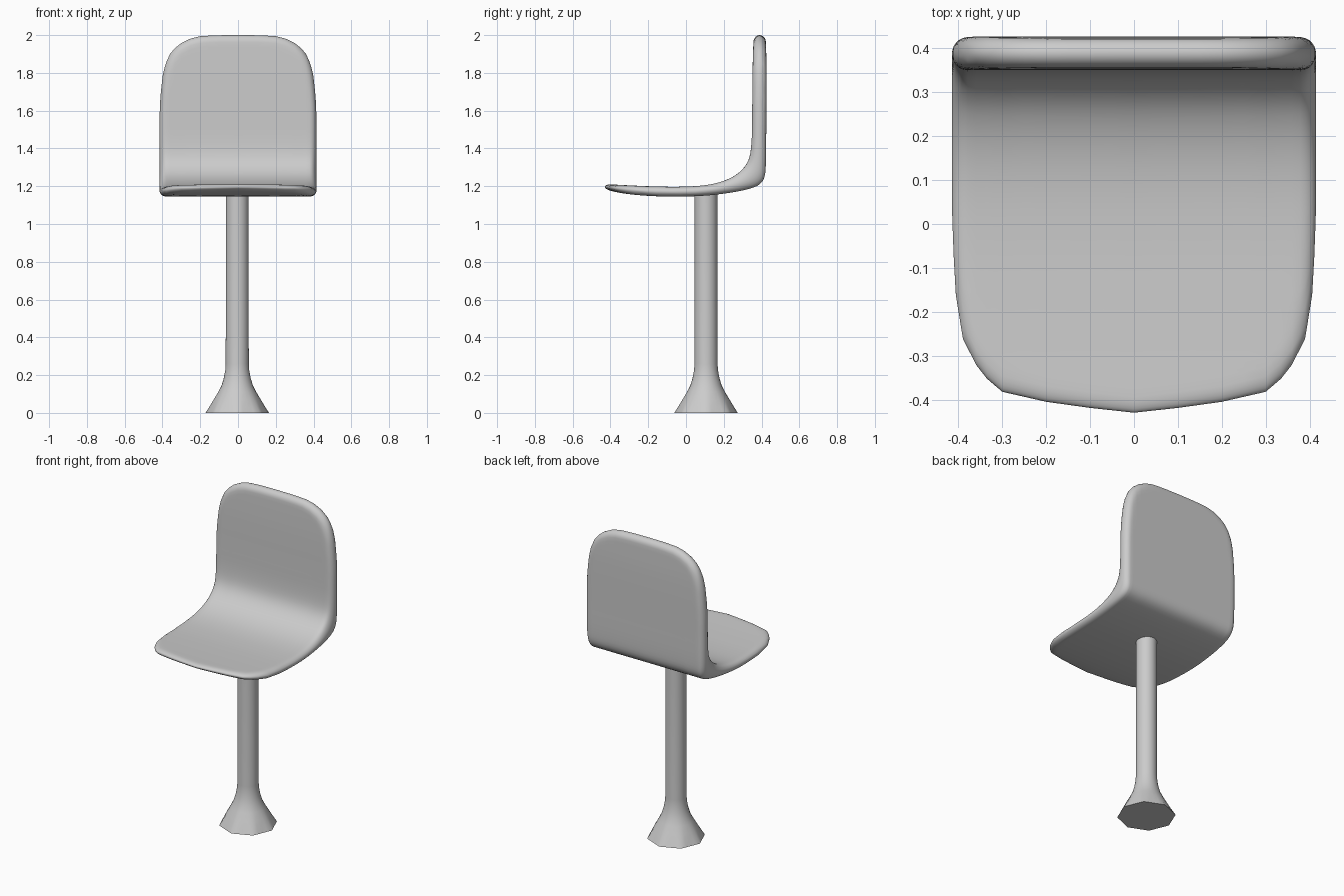
import bpy, bmesh, math
from mathutils import Vector
from mathutils.geometry import intersect_point_line

if "Cube" in bpy.data.objects:
    bpy.data.objects.remove(bpy.data.objects["Cube"])


def finish(bm, name, angle):
    bmesh.ops.remove_doubles(bm, verts=bm.verts, dist=1e-5)
    bmesh.ops.recalc_face_normals(bm, faces=bm.faces)
    mesh = bpy.data.meshes.new(name)
    bm.to_mesh(mesh)
    bm.free()
    obj = bpy.data.objects.new(name, mesh)
    bpy.context.collection.objects.link(obj)
    bpy.ops.object.select_all(action='DESELECT')
    bpy.context.view_layer.objects.active = obj
    obj.select_set(True)
    bpy.ops.object.shade_smooth_by_angle(angle=math.radians(angle))
    return obj


def lerp_table(table, x):
    for (x0, y0), (x1, y1) in zip(table, table[1:]):
        if x <= x1:
            return y0 + (y1 - y0) * (x - x0) / (x1 - x0)
    return table[-1][1]


# Seat side profile: upper (y, z) and lower (y, z) at each station
PROFILE = [Vector(p) for p in [
    (-.43, 1.212, -.43, 1.182), (-.33, 1.206, -.33, 1.162),
    (-.20, 1.200, -.20, 1.149), (-.05, 1.197, -.05, 1.145),
    (.08, 1.203, .10, 1.150), (.18, 1.222, .23, 1.165),
    (.26, 1.257, .33, 1.185), (.31, 1.302, .385, 1.207),
    (.335, 1.35, .412, 1.24), (.346, 1.42, .422, 1.30),
    (.350, 1.55, .425, 1.50), (.352, 1.80, .427, 1.80),
    (.358, 2.00, .422, 2.00)]]
mids = [Vector(((p[0] + p[2]) / 2, (p[1] + p[3]) / 2)) for p in PROFILE]
arc = [0.0]
for a, b in zip(mids, mids[1:]):
    arc.append(arc[-1] + (b - a).length)
LENGTH = arc[-1]


def tangent(i):
    a, b = max(i - 1, 0), min(i + 1, len(PROFILE) - 1)
    return (PROFILE[b] - PROFILE[a]) / (arc[b] - arc[a])


def profile_at(s):
    i = 0
    while i < len(arc) - 2 and s > arc[i + 1]:
        i += 1
    h = arc[i + 1] - arc[i]
    t = (s - arc[i]) / h
    return (PROFILE[i] * (2*t**3 - 3*t*t + 1) + tangent(i) * h * (t**3 - 2*t*t + t)
            + PROFILE[i + 1] * (3*t*t - 2*t**3) + tangent(i + 1) * h * (t**3 - t*t))


# Unrolled outline: how far the rounded ends pull in at each half width
HALF = .415
FRONT = [(0, 0), (.1, .011), (.2, .025), (.3, .048), (.335, .078), (.36, .11),
         (.39, .17), (.407, .275), (.413, .40), (HALF, .48)]
TOP = [(0, 0), (.12, .001), (.2, .006), (.25, .018), (.3, .042), (.335, .07),
       (.36, .10), (.385, .155), (.40, .22), (.411, .33), (HALF, .42)]
outline = [Vector((x, s, 0)) for x, s in FRONT]
outline += [Vector((x, LENGTH - s, 0)) for x, s in reversed(TOP)]


def rim_distance(x, s):
    p, best = Vector((abs(x), s, 0)), 9.0
    for a, b in zip(outline, outline[1:]):
        q, t = intersect_point_line(p, a, b)
        q = a if t < 0 else b if t > 1 else q
        best = min(best, (p - q).length)
    return best


# Seat shell: upper and lower skins meeting at a rounded rim
EDGE = .036
steps = [0, .001, .004, .009, .016, .025, .036]
half_x = [HALF - d for d in steps] + [.36, .335, .3, .25, .2, .15, .1, .05]
columns = half_x + [0] + [-x for x in reversed(half_x)]
MID_ROWS = 64
bm = bmesh.new()
skins = ([], [])
for x in columns:
    s0 = lerp_table(FRONT, abs(x))
    s1 = LENGTH - lerp_table(TOP, abs(x))
    inner0, inner1 = s0 + EDGE, s1 - EDGE
    rows = [s0 + d for d in steps]
    rows += [inner0 + (inner1 - inner0) * i / MID_ROWS for i in range(1, MID_ROWS)]
    rows += [s1 - d for d in reversed(steps)]
    line = ([], [])
    for s in rows:
        p = profile_at(s)
        up, low = Vector((x, p[0], p[1])), Vector((x, p[2], p[3]))
        d = min(rim_distance(x, s) / EDGE, 1)
        if d < 1e-4:
            d = 0
        k = math.sqrt(1 - (1 - d) ** 2)
        mid = (up + low) / 2
        line[0].append(bm.verts.new(mid + (up - mid) * k))
        line[1].append(bm.verts.new(mid + (low - mid) * k))
    skins[0].append(line[0])
    skins[1].append(line[1])
for skin, flip in zip(skins, (False, True)):
    for a, b in zip(skin, skin[1:]):
        for j in range(len(a) - 1):
            quad = [a[j], a[j + 1], b[j + 1], b[j]]
            bm.faces.new(quad[::-1] if flip else quad)
finish(bm, "seat_shell", 70)

# Pedestal: round column flaring into an octagonal foot (z, radius, octagon blend)
RINGS = [(0, .168, 1), (.03, .149, .7), (.07, .125, .35), (.11, .101, .1),
         (.145, .083, 0), (.185, .071, 0), (.225, .0635, 0), (.26, .061, 0), (1.175, .06, 0)]
SIDES = 32
bm = bmesh.new()
rings = []
for z, r, octo in RINGS:
    ring = []
    for i in range(SIDES):
        a = 2 * math.pi * i / SIDES
        off = (a % (math.pi / 4)) - math.pi / 8
        flat = math.cos(math.pi / 8) / math.cos(off)
        rr = r * (1 + (flat - 1) * octo)
        ring.append(bm.verts.new((-.004 + rr * math.cos(a), .106 + rr * math.sin(a), z)))
    rings.append(ring)
for lo, hi in zip(rings, rings[1:]):
    for i in range(SIDES):
        j = (i + 1) % SIDES
        bm.faces.new((lo[i], lo[j], hi[j], hi[i]))
bm.faces.new(rings[0][::-1])
bm.faces.new(rings[-1])
finish(bm, "pedestal", 45)
